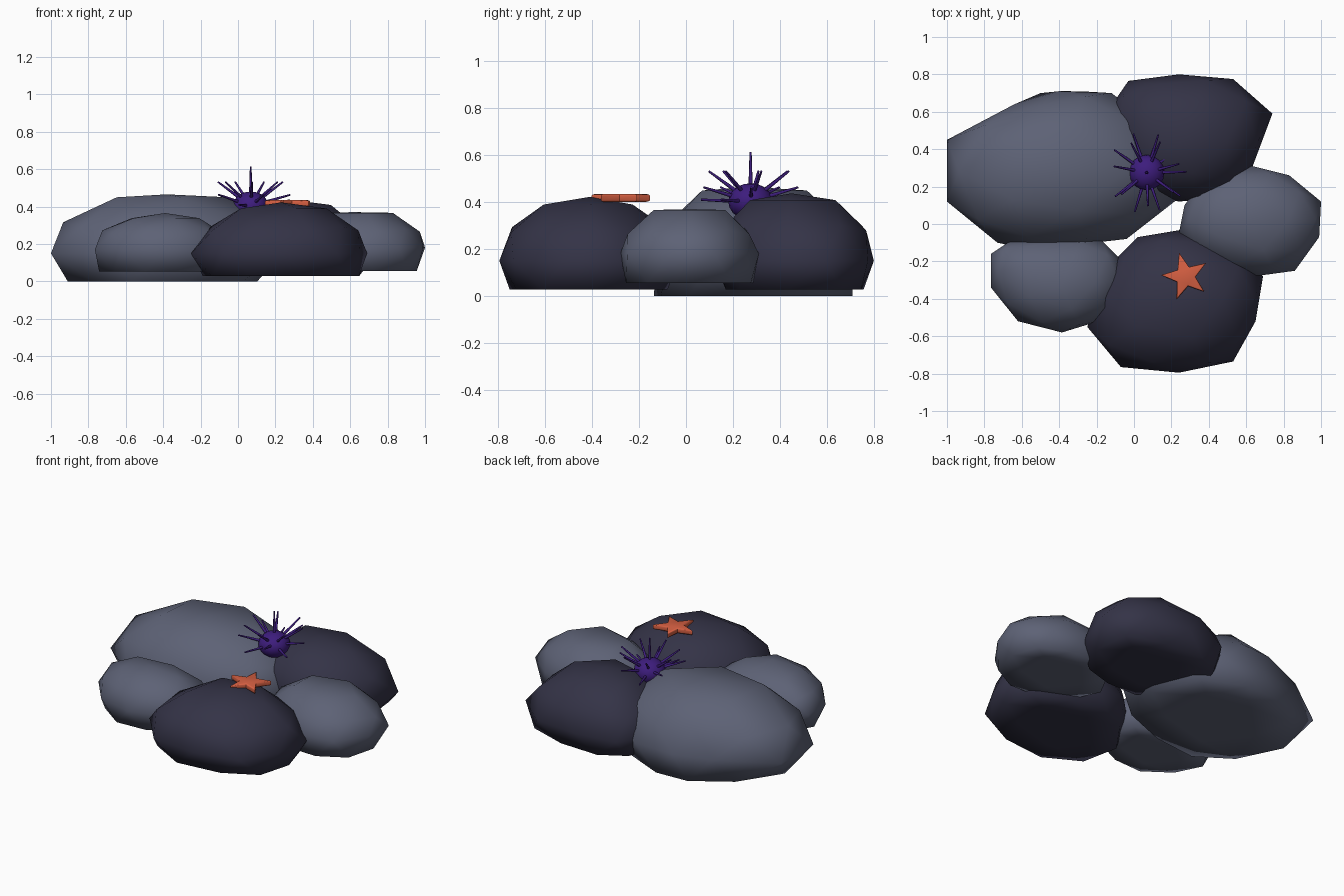
import bpy, bmesh, math
from mathutils import Vector

if "Cube" in bpy.data.objects:
    bpy.data.objects.remove(bpy.data.objects["Cube"])


def mat(name, rgb):
    m = bpy.data.materials.new(name)
    m.diffuse_color = (*rgb, 1)
    m.use_nodes = True
    m.node_tree.nodes["Principled BSDF"].inputs["Base Color"].default_value = m.diffuse_color
    return m


LIGHT = mat("light_slate", (0.110, 0.122, 0.180))
DARK = mat("dark_slate", (0.034, 0.033, 0.062))
CORAL = mat("coral_orange", (0.68, 0.117, 0.055))
PURPLE = mat("deep_purple", (0.047, 0.012, 0.205))


def finish(bm, name, material, angle):
    bmesh.ops.recalc_face_normals(bm, faces=bm.faces)
    me = bpy.data.meshes.new(name)
    bm.to_mesh(me)
    bm.free()
    me.materials.append(material)
    ob = bpy.data.objects.new(name, me)
    bpy.context.collection.objects.link(ob)
    bpy.ops.object.select_all(action='DESELECT')
    bpy.context.view_layer.objects.active = ob
    ob.select_set(True)
    bpy.ops.object.shade_smooth_by_angle(angle=math.radians(angle))
    return ob


def rock(name, material, centre, floor, top, shoulder, low, outline):
    """Icosphere stretched to a ten-point outline (at 18 + 36k degrees), cut flat below."""
    cx, cy, cz = centre
    pts = [Vector((x - cx, y - cy)) for x, y in outline]
    bm = bmesh.new()
    bmesh.ops.create_icosphere(bm, subdivisions=2, radius=1)
    for v in bm.verts:
        x, y, z = v.co
        r = math.hypot(x, y)
        flat = Vector((0, 0))
        if r > 0.01:
            t = (math.degrees(math.atan2(y, x)) - 18) / 36 % 10
            k = math.floor(t + 1e-4)
            f = max(0, t - k)
            flat = pts[k % 10].lerp(pts[(k + 1) % 10], f) * r
            if f > 0.1:
                flat /= math.cos(math.radians(18))
        if 0.8 < z < 0.95:
            z = shoulder
        if z < -0.4:
            flat = Vector((flat.x * low[0], flat.y * low[1]))
            z = floor
        else:
            z = cz + z * (top - cz)
        v.co = (cx + flat.x, cy + flat.y, z)
    return finish(bm, name, material, 180)


# Boulders
rock("large_back_left_rock", LIGHT, (-0.38, 0.28, 0.15), 0, 0.465, 0.95, (0.91, 1.13),
     [(0.20, 0.45), (-0.12, 0.70), (-0.40, 0.71), (-0.64, 0.64), (-1.0, 0.45),
      (-1.0, 0.12), (-0.73, -0.10), (-0.45, -0.125), (-0.04, -0.08), (0.23, 0.13)])
rock("back_right_rock", DARK, (0.27, 0.45, 0.15), 0.028, 0.437, 0.9, (1.03, 0.98),
     [(0.74, 0.59), (0.53, 0.775), (0.24, 0.80), (-0.03, 0.765), (-0.13, 0.62),
      (-0.11, 0.32), (0.03, 0.17), (0.24, 0.12), (0.46, 0.14), (0.62, 0.27)])
rock("right_rock", LIGHT, (0.62, 0.02, 0.18), 0.055, 0.37, 0.98, (1.0, 1.08),
     [(1.0, 0.12), (0.83, 0.26), (0.63, 0.31), (0.38, 0.26), (0.27, 0.10),
      (0.24, -0.05), (0.39, -0.21), (0.64, -0.28), (0.86, -0.25), (0.99, -0.07)])
rock("front_rock", DARK, (0.23, -0.41, 0.15), 0.028, 0.422, 0.88, (1.06, 0.98),
     [(0.69, -0.28), (0.50, -0.13), (0.26, -0.03), (0.02, -0.07), (-0.13, -0.22),
      (-0.25, -0.55), (-0.07, -0.765), (0.24, -0.795), (0.53, -0.735), (0.65, -0.52)])
rock("front_left_rock", LIGHT, (-0.39, -0.33, 0.17), 0.053, 0.365, 0.86, (1.0, 1.0),
     [(-0.06, -0.20), (-0.17, -0.09), (-0.40, -0.08), (-0.66, -0.09), (-0.765, -0.16),
      (-0.765, -0.34), (-0.62, -0.52), (-0.385, -0.58), (-0.19, -0.52), (-0.06, -0.40)])

# Starfish: five-pointed slab with rounded rim
bm = bmesh.new()
ring = []
for i in range(10):
    a = math.radians(33 + 36 * i)
    r = 0.054 if i % 2 else 0.131
    ring.append(bm.verts.new((0.275 + r * math.cos(a), -0.28 + r * math.sin(a), 0.400)))
face = bm.faces.new(ring)
ext = bmesh.ops.extrude_face_region(bm, geom=[face])
bmesh.ops.translate(bm, vec=(0, 0, 0.035),
                    verts=[g for g in ext['geom'] if isinstance(g, bmesh.types.BMVert)])
rim = [e for e in bm.edges if abs(e.verts[0].co.z - e.verts[1].co.z) < 1e-4]
bmesh.ops.bevel(bm, geom=rim, offset=0.008, segments=2, affect='EDGES', profile=0.5)
finish(bm, "starfish", CORAL, 50)

# Sea urchin body
HUB = Vector((0.068, 0.275, 0.402))
bm = bmesh.new()
bmesh.ops.create_uvsphere(bm, u_segments=16, v_segments=10, radius=1)
for v in bm.verts:
    v.co = HUB + Vector((v.co.x * 0.095, v.co.y * 0.095, v.co.z * 0.078))
finish(bm, "urchin_body", PURPLE, 60)

# Sea urchin spines: one upright, one raised ring, one low ring
bm = bmesh.new()
dirs = [(0, 90, 0.212)]
dirs += [(15 + 360 / 7 * i, 36, 0.22) for i in range(7)]
dirs += [(37 + 36 * i, 2 + 14 * (i % 2), 0.22) for i in range(10)]
for az, el, length in dirs:
    a, e = math.radians(az), math.radians(el)
    d = Vector((math.cos(a) * math.cos(e), math.sin(a) * math.cos(e), math.sin(e)))
    new = bmesh.ops.create_cone(bm, cap_ends=True, segments=8, radius1=0.0095,
                                radius2=0.0045, depth=length - 0.05)['verts']
    q = d.to_track_quat('Z', 'Y')
    for v in new:
        v.co = HUB + q @ v.co + d * (length + 0.05) / 2
finish(bm, "urchin_spines", PURPLE, 60)
